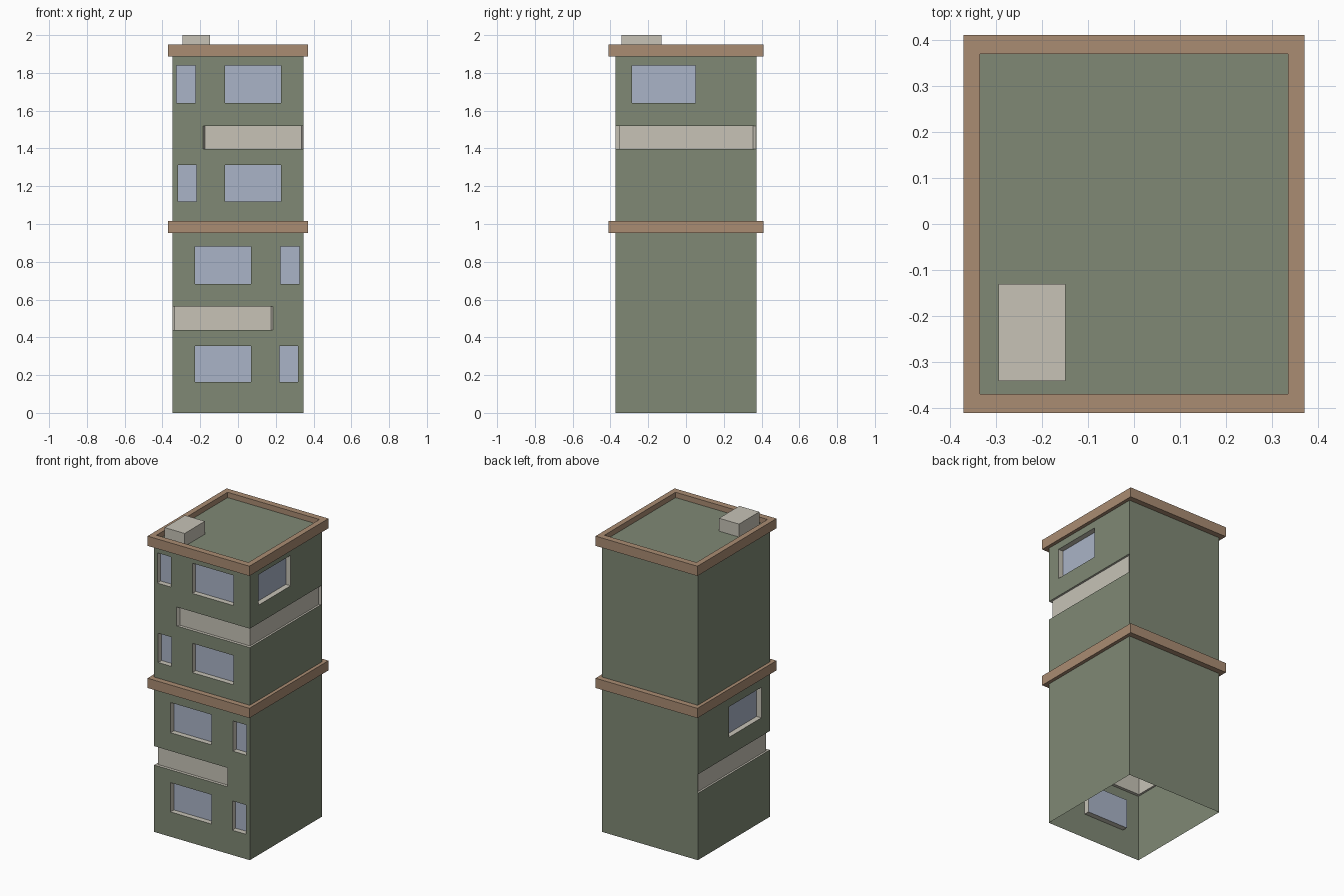
import bpy, bmesh

if "Cube" in bpy.data.objects:
    bpy.data.objects.remove(bpy.data.objects["Cube"])

def material(name, rgb):
    m = bpy.data.materials.new(name)
    m.diffuse_color = (*rgb, 1)
    m.use_nodes = True
    m.node_tree.nodes["Principled BSDF"].inputs["Base Color"].default_value = m.diffuse_color
    return m

MATS = [material("green wall", (0.215, 0.25, 0.178)),
        material("cream trim", (0.57, 0.545, 0.47)),
        material("blue glass", (0.40, 0.455, 0.57)),
        material("brown ledge", (0.40, 0.262, 0.17))]
GREEN, CREAM, GLASS, BROWN = range(4)
HX, HY, ROOF = 0.3475, 0.3735, 1.915   # wall half sizes and roof level

def prism(name, pts, z0, z1, mat):
    """Extrude a plan outline from z0 to z1."""
    bm = bmesh.new()
    f = bm.faces.new([bm.verts.new((x, y, z0)) for x, y in pts])
    ext = bmesh.ops.extrude_face_region(bm, geom=[f])["geom"]
    for v in ext:
        if isinstance(v, bmesh.types.BMVert):
            v.co.z = z1
    bmesh.ops.recalc_face_normals(bm, faces=bm.faces)
    for f in bm.faces:
        f.material_index = mat
    me = bpy.data.meshes.new(name)
    bm.to_mesh(me)
    bm.free()
    for m in MATS:
        me.materials.append(m)
    ob = bpy.data.objects.new(name, me)
    bpy.context.collection.objects.link(ob)
    return ob

def box(name, x0, x1, y0, y1, z0, z1, mat):
    return prism(name, [(x0, y0), (x1, y0), (x1, y1), (x0, y1)], z0, z1, mat)

def cut(ob, cutters):
    for c in cutters:
        c.hide_render = True
        b = ob.modifiers.new("cut", 'BOOLEAN')
        b.operation, b.object, b.solver = 'DIFFERENCE', c, 'EXACT'
    dg = bpy.context.evaluated_depsgraph_get()
    me = bpy.data.meshes.new_from_object(ob.evaluated_get(dg))
    ob.modifiers.clear()
    ob.data = me
    for c in cutters:
        bpy.data.objects.remove(c)

# Walls with recessed windows and corner bands; lower half mirrors the upper
walls = box("walls", -HX, HX, -HY, HY, 0, ROOF, GREEN)
D = 0.035
cutters = []
for s, dz in ((1, 0), (-1, -0.957)):
    for x0, x1, z0, z1 in ((-0.325, -0.225, 1.64, 1.838), (-0.07, 0.228, 1.64, 1.838),
                           (-0.318, -0.22, 1.12, 1.312), (-0.07, 0.228, 1.12, 1.312)):
        a, b = sorted((s * x0, s * x1))
        c = box("window_cutter", a, b, -0.5, -HY + D, z0 + dz, z1 + dz, CREAM)
        for f in c.data.polygons:
            if f.normal.y > 0.9:
                f.material_index = GLASS
        cutters.append(c)
    # side window
    a, b = sorted((s * (HX - D), s * 0.5))
    c = box("window_cutter", a, b, -0.285, 0.05, 1.64 + dz, 1.84 + dz, CREAM)
    for f in c.data.polygons:
        if f.normal.x * s < -0.9:
            f.material_index = GLASS
    cutters.append(c)
    # band wrapping the corner, with slanted ends
    plan = [(-0.185, -0.5), (-0.185, -HY), (-0.175, -0.354), (0.335, -0.354),
            (0.335, 0.355), (HX, 0.371), (0.5, 0.371), (0.5, -0.5)]
    cutters.append(prism("band_cutter", [(s * x, y) for x, y in plan],
                         1.396 + dz, 1.52 + dz, CREAM))
cut(walls, cutters)

# Underside is open
bm = bmesh.new()
bm.from_mesh(walls.data)
bmesh.ops.delete(bm, geom=[f for f in bm.faces if f.calc_center_median().z < 0.001],
                 context='FACES')
bm.to_mesh(walls.data)
bm.free()

# Projecting ledges: middle one and roof parapet
for name, z0, z1 in (("middle_ledge", 0.953, 1.017), ("roof_parapet", 1.886, 1.95)):
    ring = box(name, -0.37, 0.37, -0.41, 0.41, z0, z1, BROWN)
    cut(ring, [box("ring_cutter", -0.334, 0.334, -0.369, 0.369, z0 - 0.1, z1 + 0.1, BROWN)])

# Visible roof deck and rooftop unit
box("rooftop_unit", -0.294, -0.149, -0.341, -0.13, ROOF, 2.0, CREAM)
